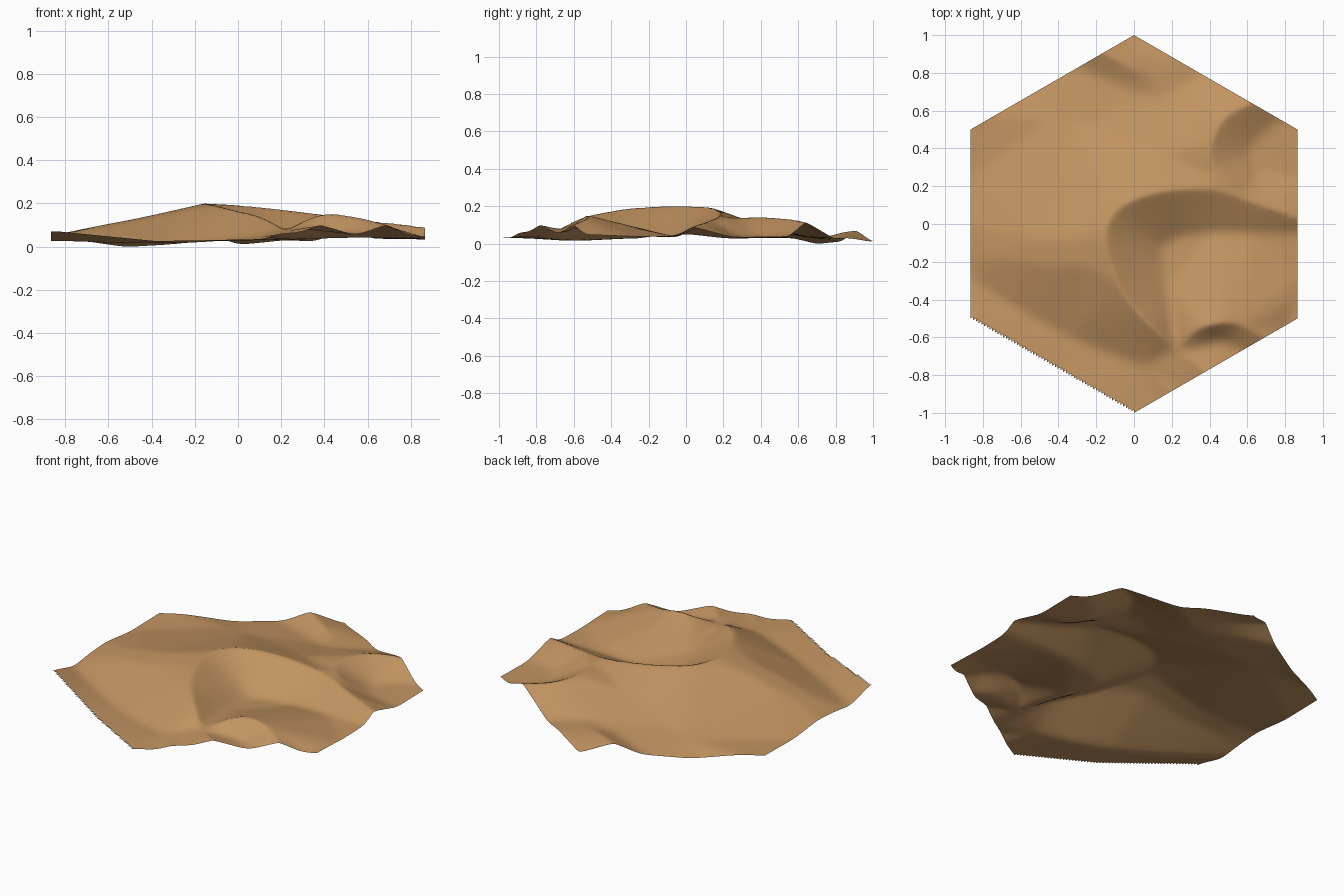
import bpy
import bmesh
import math
from mathutils import Vector, geometry, kdtree, bvhtree

if "Cube" in bpy.data.objects:
    bpy.data.objects.remove(bpy.data.objects["Cube"], do_unlink=True)

GRID_STEPS = 60
SMOOTH_PASSES = 7
SAMPLES = 8

# Curves that shape the sand, as x, y and height in hundredths
# Sharp crests
main_crest = [(22, -66, 9), (10, -55, 15), (-2, -42, 18), (-10, -28, 20),
              (-15, -8, 21), (-10, 6, 20.8), (3, 14, 20), (22, 18, 18),
              (42, 18, 15.5), (62, 12, 13), (87, 3, 10)]
east_crest = [(62, 64, 12.4), (48, 56, 14), (41, 42, 15), (43, 30, 14.7),
              (52, 21, 13.8)]
south_crest = [(24, -66, 8.5), (32, -57, 13.5), (42, -53, 16.3),
               (55, -53, 14.5), (69, -60, 11)]
north_crest = [(-16, 90.5, 8), (-4, 84, 7), (8, 76, 4.5)]
spur_crest = [(24, -67, 8.5), (30, -72, 9.5), (38, -78, 11)]

# Feet of the slip faces
main_foot = [(21, -62, 8), (19, -40, 6), (15, -18, 4.6), (19, -9, 4),
             (35, -5, 4), (60, -5, 4.5), (87, -5, 5)]
east_foot = [(78, 55, 4.5), (66, 46, 4.5), (62, 38, 4.2), (66, 28, 4.8)]
south_foot = [(30, -67, 8.4), (38, -64, 7.4), (46, -62, 6.8), (55, -67, 6)]
north_foot = [(-29, 83, 2), (-10, 74, 3), (8, 68, 3.5)]

# Gentle windward ridges and valleys
west_ridge = [(-15, -8, 21), (-45, -8, 14.5), (-65, -7, 10.5), (-87, 0, 6)]
west_shoulder = [(-72, -18, 8.5), (-48, -22, 12.5), (-27, -22, 17)]
west_valley = [(-87, -30, 3), (-50, -52, 2), (-20, -66, 2.5), (5, -75, 4.5)]
middle_valley = [(-45, 56, 4), (-20, 52, 6), (10, 40, 10.5), (35, 27, 13.5)]
back_valley = [(-10, 62, 4.5), (12, 66, 4), (32, 76, 3.5)]

CRESTS = [main_crest, east_crest, south_crest, north_crest, spur_crest]
SOFT = [main_foot, east_foot, south_foot, north_foot, west_ridge,
        west_shoulder, west_valley, middle_valley, back_valley]

# Rim heights along each side, as percent of the side and hundredths of height
RIM = [
    [(0, 8.5), (55, 3.5), (100, 4)],
    [(0, 4), (15, 4), (20, 6.7), (33, 7.2), (44, 11), (63, 6), (80, 11),
     (92, 5.5), (100, 5.5)],
    [(0, 5.5), (25, 4.5), (46, 5), (53, 10), (75, 4), (100, 4.5)],
    [(0, 4.5), (10, 4.5), (28, 12.4), (60, 3), (73, 4), (100, 1.5)],
    [(0, 1.5), (19, 8.3), (33, 2), (60, 0.6), (87, 4), (100, 4)],
    [(0, 4), (28, 3.5), (50, 6), (65, 5), (80, 3), (100, 8.5)],
]


def spline(points):
    """Sample a smooth curve through the points."""
    pts = [Vector(p) / 100 for p in points]
    pts = [2 * pts[0] - pts[1]] + pts + [2 * pts[-1] - pts[-2]]
    out = []
    for a, b, c, d in zip(pts, pts[1:], pts[2:], pts[3:]):
        for step in range(SAMPLES):
            t = step / SAMPLES
            out.append(0.5 * (2 * b + (c - a) * t
                              + (2 * a - 5 * b + 4 * c - d) * t ** 2
                              + (3 * b - a - 3 * c + d) * t ** 3))
    return out + [pts[-2]]


def corner(index):
    angle = math.radians(210 + 60 * index)
    return Vector((math.cos(angle), math.sin(angle), 0))


def rim_points():
    """Sample the six sides just outside the tile edge."""
    out = []
    for side, profile in enumerate(RIM):
        start, end = corner(side) * 1.003, corner(side + 1) * 1.003
        for (t0, z0), (t1, z1) in zip(profile, profile[1:]):
            count = max(1, round((t1 - t0) / 2))
            for step in range(count):
                f = step / count
                p = start.lerp(end, (t0 + (t1 - t0) * f) / 100)
                p.z = (z0 + (z1 - z0) * f) / 100
                out.append(p)
    return out


def stretched_surface(points):
    """Triangulate the guide points so heights can be read between them."""
    flat = [p.to_2d() for p in points]
    verts, _, faces, origins, _, _ = geometry.delaunay_2d_cdt(
        flat, [], [], 0, 0.002)
    solid = [Vector((v.x, v.y, points[o[0]].z)) for v, o in zip(verts, origins)]
    return bvhtree.BVHTree.FromPolygons(solid, faces)


def height_at(surface, x, y):
    hit = surface.ray_cast(Vector((x, y, 1)), Vector((0, 0, -1)))[0]
    if hit is None:
        hit = surface.find_nearest(Vector((x, y, 0)))[0]
    return hit.z


def smooth_heights(bm, crest_tree):
    """Round the sand, holding the crests nearly sharp."""
    plan = []
    for v in bm.verts:
        near = [e.other_vert(v) for e in v.link_edges
                if e.is_boundary or not v.is_boundary]
        gap = crest_tree.find(Vector((v.co.x, v.co.y, 0)))[2]
        plan.append((v, near, 0.12 if gap < 0.015 else 0.6))
    for _ in range(SMOOTH_PASSES):
        means = [sum(n.co.z for n in near) / len(near) for _, near, _ in plan]
        for (v, _, weight), mean in zip(plan, means):
            v.co.z += (mean - v.co.z) * weight


# Guide surface
crest_points = [p for curve in CRESTS for p in spline(curve)]
soft_points = [p for curve in SOFT for p in spline(curve)]
surface = stretched_surface(crest_points + soft_points + rim_points())
crest_tree = kdtree.KDTree(len(crest_points))
for index, p in enumerate(crest_points):
    crest_tree.insert(Vector((p.x, p.y, 0)), index)
crest_tree.balance()

# Hexagonal sheet of triangles
bm = bmesh.new()
grid = {}
n = GRID_STEPS
for i in range(-n, n + 1):
    for j in range(-n, n + 1):
        if abs(i + j) <= n:
            x, y = i * math.sqrt(3) / 2 / n, (j + i / 2) / n
            grid[i, j] = bm.verts.new((x, y, height_at(surface, x, y)))
for i, j in grid:
    right, up, across = (i + 1, j), (i, j + 1), (i + 1, j + 1)
    for keys in (((i, j), right, up), (right, across, up)):
        if all(k in grid for k in keys):
            bm.faces.new([grid[k] for k in keys])
smooth_heights(bm, crest_tree)
lowest = min(v.co.z for v in bm.verts)
for v in bm.verts:
    v.co.z -= lowest
for f in bm.faces:
    f.smooth = True

mesh = bpy.data.meshes.new("sand_dunes")
bm.to_mesh(mesh)
bm.free()
dunes = bpy.data.objects.new("sand_dunes", mesh)
bpy.context.collection.objects.link(dunes)

# Sand colour
sand = bpy.data.materials.new("sand")
sand.use_nodes = True
sand.diffuse_color = (0.55, 0.30, 0.12, 1)
sand.node_tree.nodes["Principled BSDF"].inputs["Base Color"].default_value = sand.diffuse_color
mesh.materials.append(sand)
